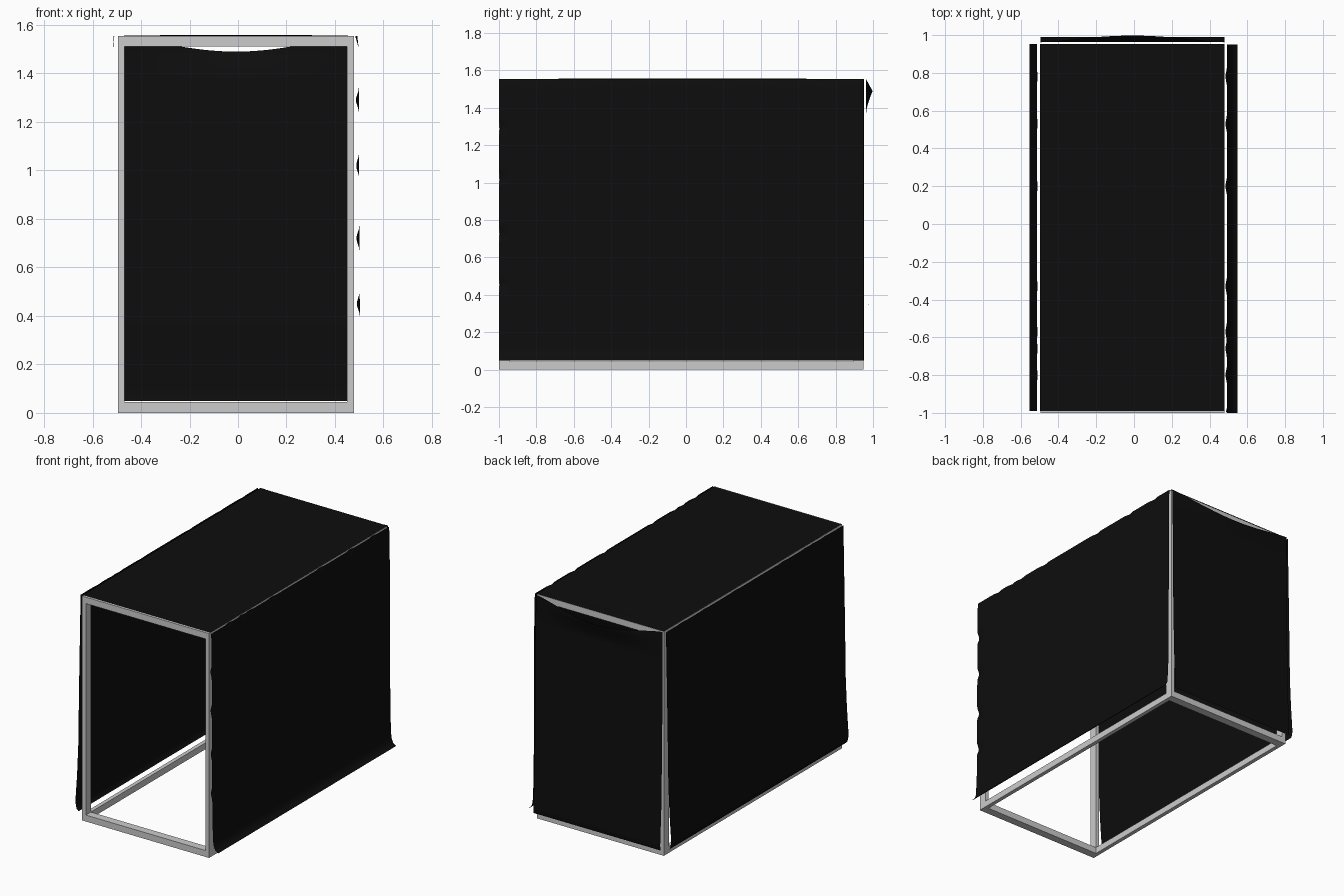
import bpy, math
from itertools import product

if "Cube" in bpy.data.objects:
    bpy.data.objects.remove(bpy.data.objects["Cube"])

LO, HI = (-0.495, -1.0, 0.0), (0.478, 0.95, 1.555)   # frame bounds
INSET = 0.0285                                       # bar width as share of each side

black = bpy.data.materials.new("black_cloth")
black.diffuse_color = (0.004, 0.004, 0.004, 1)
black.use_nodes = True
black.node_tree.nodes["Principled BSDF"].inputs["Base Color"].default_value = black.diffuse_color


def make(name, verts, faces, mat=None, smooth=False):
    me = bpy.data.meshes.new(name)
    me.from_pydata(verts, [], faces)
    ob = bpy.data.objects.new(name, me)
    bpy.context.collection.objects.link(ob)
    if mat:
        me.materials.append(mat)
    if smooth:
        me.shade_smooth()
    return ob


def curve(points, t):
    """Smoothed interpolation through (key, value) pairs."""
    if t <= points[0][0]:
        return points[0][1]
    for (a, p), (b, q) in zip(points, points[1:]):
        if t <= b:
            return p + (q - p) * (t - a) / (b - a)
    return points[-1][1]


def sheet(name, nu, nv, fn):
    """Cloth sheet from fn(u, v), u and v in 0..1."""
    verts = [fn(i / nu, j / nv) for j in range(nv + 1) for i in range(nu + 1)]
    w = nu + 1
    faces = [(j * w + i, j * w + i + 1, (j + 1) * w + i + 1, (j + 1) * w + i)
             for j in range(nv) for i in range(nu)]
    return make(name, verts, faces, black, True)


def pinch(t, pins, width=0.045):
    return max(max(0, 1 - abs(t - p) / width) for p in pins)


# Open frame: twelve mitred bars
def coord(axis, sign, inset):
    d = (HI[axis] - LO[axis]) * INSET * inset
    return HI[axis] - d if sign else LO[axis] + d


verts, faces = [], []
for a in range(3):
    b, c = (a + 1) % 3, (a + 2) % 3
    for sb, sc in product((0, 1), repeat=2):
        n = len(verts)
        for sa in (0, 1):
            for ia, ib, ic in ((0, 0, 0), (1, 0, 1), (1, 1, 1), (1, 1, 0)):
                p = [0, 0, 0]
                p[a], p[b], p[c] = coord(a, sa, ia), coord(b, sb, ib), coord(c, sc, ic)
                verts.append(p)
        for k in range(4):
            m = (k + 1) % 4
            f = (n + k, n + m, n + 4 + m, n + 4 + k)
            faces.append(f if sb == sc else f[::-1])
make("frame", verts, faces)

# Side sheets hang from the frame and flare at the hem
RIGHT = [(0.05, 0.548), (0.065, 0.525), (0.1, 0.511), (0.25, 0.504), (0.6, 0.501),
         (1.5, 0.498), (1.555, 0.492)]
LEFT = [(0.05, -0.53), (0.065, -0.545), (0.11, -0.554), (0.3, -0.541), (0.5, -0.532),
        (0.95, -0.525), (1.555, -0.514)]
FRONT_PINS = (0.45, 0.72, 1.02, 1.29)
TOP_PINS = (0.78, 0.53, 0.2, -0.33, -0.57, -0.66, -0.8)


def right_side(u, v):
    y, z = -0.995 + 1.945 * u, 0.05 + 1.505 * v
    near_front = max(0, 1 - (y + 0.995) / 0.05)
    near_top = max(0, 1 - (1.555 - z) / 0.05)
    pf, pt = near_front * pinch(z, FRONT_PINS), near_top * pinch(y, TOP_PINS)
    x = curve(RIGHT, z) - 0.014 * pf - 0.009 * pt
    return (x, y + 0.008 * near_front * (1 - pf) * -0.6, z)


def left_side(u, v):
    y, z = -0.99 + 1.943 * u, 0.05 + 1.505 * v
    near_top = max(0, 1 - (1.555 - z) / 0.05)
    return (curve(LEFT, z) + 0.004 * near_top * pinch(y, TOP_PINS), y, z)


sheet("right_side_sheet", 130, 100, right_side)
sheet("left_side_sheet", 130, 100, left_side)

# Back sheet: upper edge sags outward in the middle
BACK = [(0.05, 0.985), (0.08, 0.99), (0.35, 0.977), (0.8, 0.968), (1.3, 0.964), (1.555, 0.962)]


def back(u, v):
    x = LO[0] + (HI[0] - LO[0]) * u
    arc = math.sin(math.pi * u) ** 1.3
    z = 0.05 + (1.505 - 0.065 * arc) * v
    bulge = max(0, (z - 1.38) / 0.11) ** 1.3
    return (x, curve(BACK, z) + 0.035 * arc * min(1, bulge), z)


sheet("back_sheet", 50, 90, back)


# Top sheet: nearly flat, with a faint dip inside the frame
def top(u, v):
    dip = 0.004 * math.sin(math.pi * u) * math.sin(math.pi * v)
    inside = min(u, 1 - u, v, 1 - v) > 0.03
    return (-0.497 + 0.977 * u, -0.99 + 1.943 * v, 1.5575 - (dip if inside else 0))


sheet("top_sheet", 40, 60, top)
